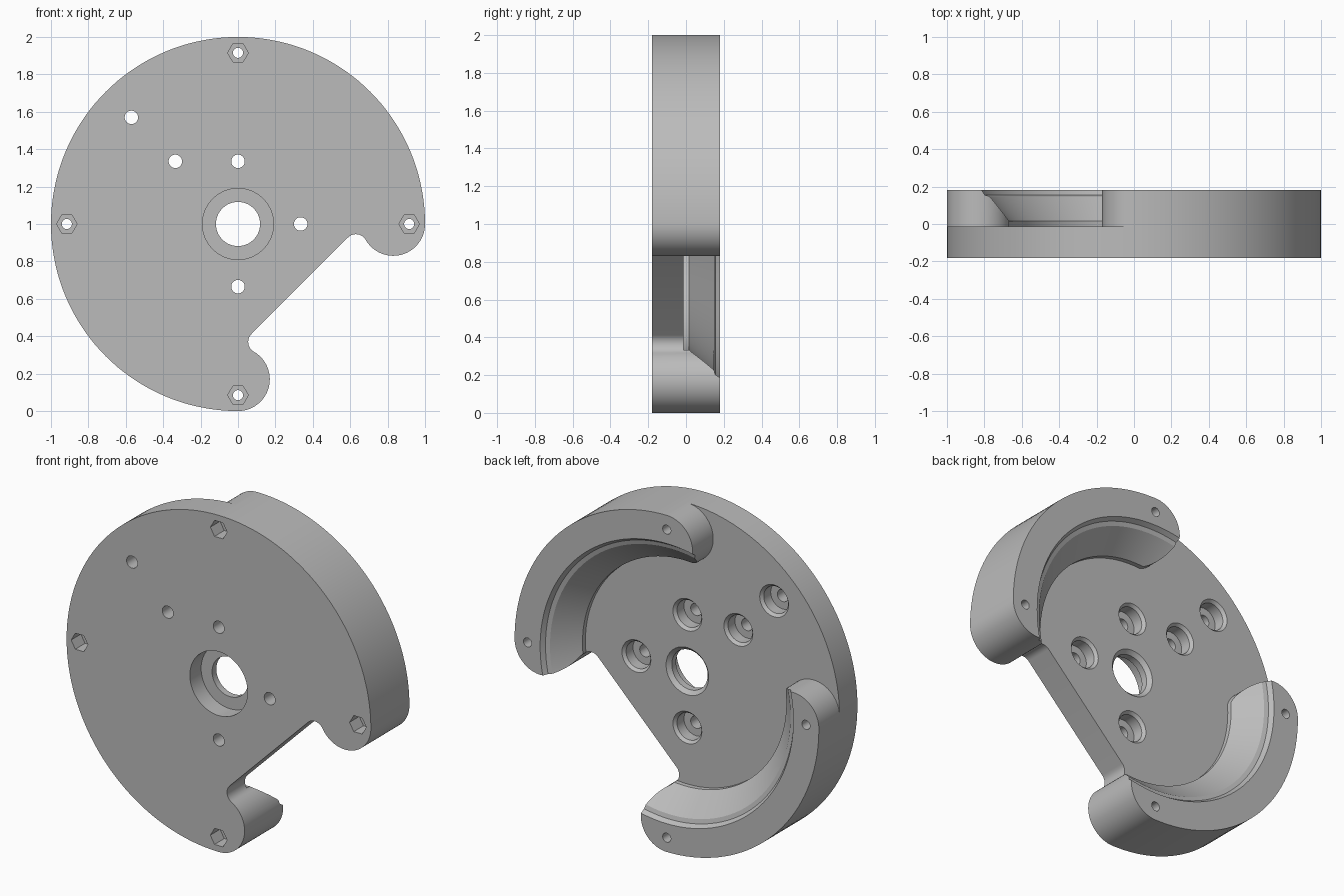
import bpy
import bmesh
from math import cos, sin, radians, atan2, degrees

if "Cube" in bpy.data.objects:
    bpy.data.objects.remove(bpy.data.objects["Cube"], do_unlink=True)

FRONT, FLOOR, BACK = -0.181, -0.013, 0.181   # depths along y
CAP, CAP_R = 0.83, 0.17                      # rounded arm ends
BEYOND = 0.3                                 # cutter overshoot

grey = bpy.data.materials.new("plain grey")
grey.use_nodes = True
colour = (0.5, 0.5, 0.5, 1)
grey.diffuse_color = colour
grey.node_tree.nodes["Principled BSDF"].inputs["Base Color"].default_value = colour


def arc(centre, radius, start, end, steps):
    """Points on an arc in the disc plane, angles in degrees."""
    angles = [radians(start + (end - start) * i / steps) for i in range(steps + 1)]
    return [(centre[0] + radius * cos(a), centre[1] + radius * sin(a)) for a in angles]


def finish(name, bm):
    bmesh.ops.remove_doubles(bm, verts=bm.verts, dist=0.0001)
    bmesh.ops.recalc_face_normals(bm, faces=bm.faces)
    mesh = bpy.data.meshes.new(name)
    bm.to_mesh(mesh)
    bm.free()
    mesh.materials.append(grey)
    obj = bpy.data.objects.new(name, mesh)
    bpy.context.collection.objects.link(obj)
    return obj


def bridge(name, rings):
    """Solid skinned over a stack of matching rings."""
    bm = bmesh.new()
    loops = [[bm.verts.new(p) for p in ring] for ring in rings]
    n = len(loops[0])
    for a, b in zip(loops, loops[1:]):
        for i in range(n):
            j = (i + 1) % n
            bm.faces.new((a[i], a[j], b[j], b[i]))
    bm.faces.new(loops[0])
    bm.faces.new(loops[-1])
    return finish(name, bm)


def prism(name, outline, y0, y1):
    # drop coincident neighbours so the caps stay clean
    pts = [p for i, p in enumerate(outline)
           if abs(p[0] - outline[i - 1][0]) + abs(p[1] - outline[i - 1][1]) > 0.0005]
    return bridge(name, [[(u, y, v + 1) for u, v in pts] for y in (y0, y1)])


def lathe(name, profile, centre=(0, 0), sides=32):
    """Solid turned about y from (radius, y) pairs."""
    return bridge(name, [[(u, y, v + 1) for u, v in arc(centre, r, 0, 360, sides)[:-1]]
                         for r, y in profile])


def cut(target, cutter):
    cutter.hide_render = True
    mod = target.modifiers.new("cut", 'BOOLEAN')
    mod.operation = 'DIFFERENCE'
    mod.solver = 'EXACT'
    mod.object = cutter
    bpy.context.view_layer.objects.active = target
    bpy.ops.object.modifier_apply(modifier=mod.name)
    bpy.data.objects.remove(cutter, do_unlink=True)


# Disc outline: three quarters of a circle, lobed ends, filleted flat
near, far, fillet = 0.1145, 0.6305, 0.06
lean = degrees(atan2(CAP - far, near))
outline = (arc((0, 0), 1, 0, 270, 108)
           + arc((0, -CAP), CAP_R, -90, lean, 28)
           + arc((near, -far), fillet, 180 + lean, 135, 12)
           + arc((far, -near), fillet, 135, 90 - lean, 12)
           + arc((CAP, 0), CAP_R, 270 - lean, 360, 28))
body = prism("slotted_disc", outline, FRONT, BACK)

# Conical bowl with a lip, leaving the raised rim
cut(body, lathe("bowl_cutter", [(0.67, FLOOR), (0.67, 0.015), (0.79, 0.148),
                                (0.815, 0.155), (0.832, BACK), (0.832, BEYOND)], sides=144))

# Open gap between the two rim arms
gap = (arc((0, CAP), CAP_R, 90, 270, 32) + arc((-CAP, 0), CAP_R, 0, 180, 32)
       + [(-1.2, 0), (-1.2, 1.2), (0, 1.2)])
cut(body, prism("gap_cutter", gap, FLOOR, BEYOND))

# Centre bore: front counterbore, through hole, rear chamfer
cut(body, lathe("bore_cutter", [(0.19, -BEYOND), (0.19, -0.075), (0.118, -0.075),
                                (0.118, -0.035), (0.14, FLOOR), (0.14, BEYOND)], sides=64))

# Screw holes with counterbores sunk from the back
for spot in [(0, 0.335), (-0.335, 0.335), (-0.57, 0.57), (0.335, 0), (0, -0.335)]:
    cut(body, lathe("screw_cutter", [(0.036, -BEYOND), (0.036, -0.095), (0.08, -0.095),
                                     (0.08, -0.03), (0.095, FLOOR), (0.095, BEYOND)], spot))

# Rim bolt holes with hexagonal nut pockets in the front
for spot in [(0.915, 0), (0, 0.915), (-0.915, 0), (0, -0.915)]:
    cut(body, lathe("nut_cutter", [(0.055, -BEYOND), (0.055, -0.09)], spot, 6))
    cut(body, lathe("bolt_cutter", [(0.027, -BEYOND), (0.027, BEYOND)], spot, 24))

# Smooth curves, crisp edges
bpy.ops.object.select_all(action='DESELECT')
body.select_set(True)
bpy.context.view_layer.objects.active = body
bpy.ops.object.shade_smooth_by_angle(angle=radians(25))
